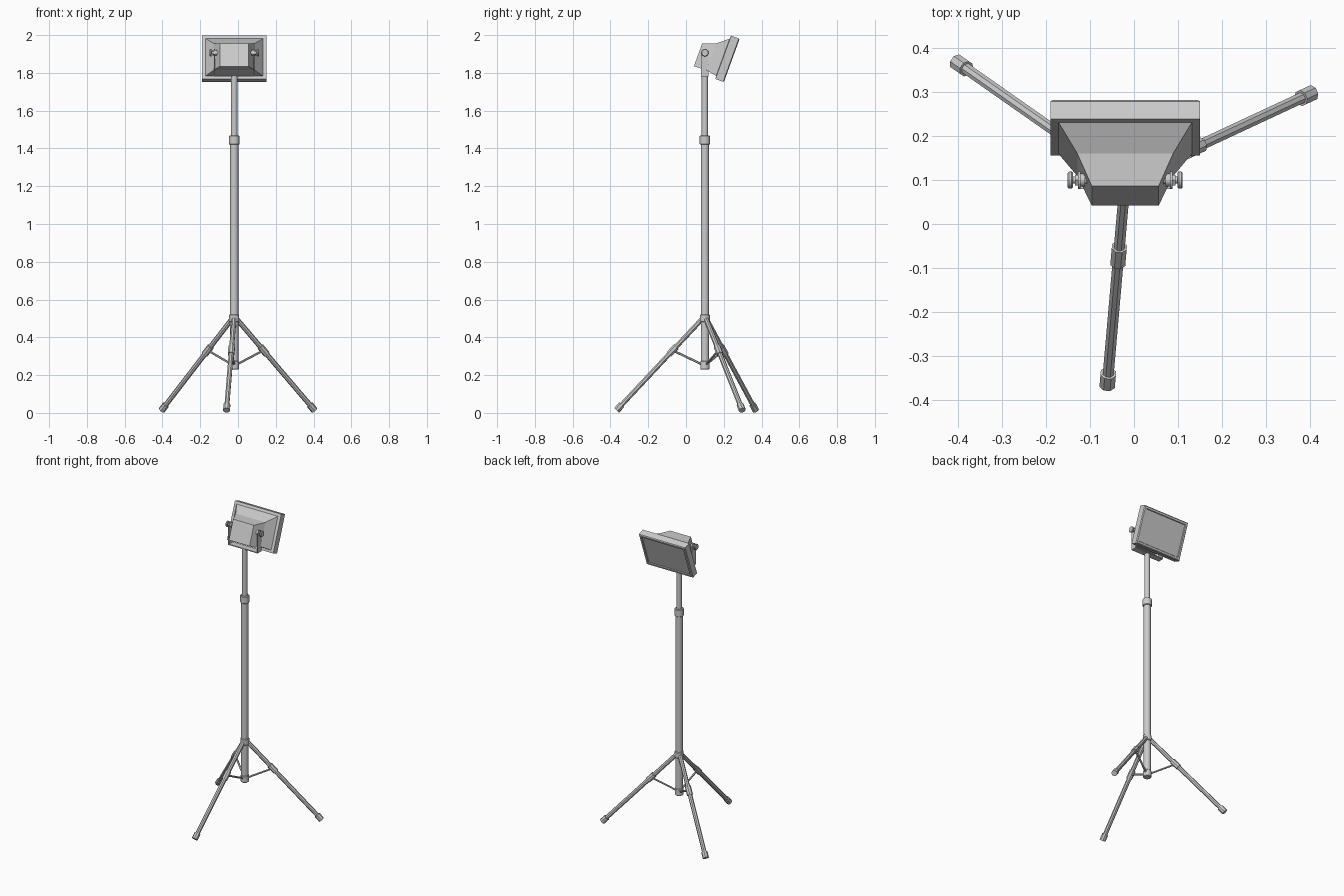
import bpy, bmesh, math
from mathutils import Vector, Matrix

if "Cube" in bpy.data.objects:
    bpy.data.objects.remove(bpy.data.objects["Cube"])

CX, CY = -0.02, 0.10          # mast axis


def finish(name, bm, smooth=False):
    bmesh.ops.recalc_face_normals(bm, faces=bm.faces)
    me = bpy.data.meshes.new(name)
    bm.to_mesh(me)
    bm.free()
    ob = bpy.data.objects.new(name, me)
    bpy.context.collection.objects.link(ob)
    if smooth:
        bpy.ops.object.select_all(action='DESELECT')
        ob.select_set(True)
        bpy.context.view_layer.objects.active = ob
        bpy.ops.object.shade_smooth_by_angle(angle=math.radians(35))
    return ob


def loft(name, rings, smooth=False, matrix=None):
    """Skin equal-length rings of points and cap both ends."""
    bm = bmesh.new()
    loops = [[bm.verts.new(p) for p in r] for r in rings]
    n = len(loops[0])
    for a, b in zip(loops, loops[1:]):
        for i in range(n):
            j = (i + 1) % n
            bm.faces.new((a[i], a[j], b[j], b[i]))
    bm.faces.new(loops[0])
    bm.faces.new(loops[-1])
    if matrix:
        bm.transform(matrix)
    return finish(name, bm, smooth)


def tube(name, a, b, profile, sides=16, smooth=True):
    """Turned part from a to b; profile = (distance from a, radius)."""
    a, b = Vector(a), Vector(b)
    m = Matrix.Translation(a) @ (b - a).to_track_quat('Z', 'Y').to_matrix().to_4x4()
    rings = [[(r * math.cos(2 * math.pi * (i + .5) / sides),
               r * math.sin(2 * math.pi * (i + .5) / sides), d) for i in range(sides)]
             for d, r in profile]
    return loft(name, rings, smooth, m)


def rod(name, a, b, r, sides=16, smooth=True):
    return tube(name, a, b, [(0, r), ((Vector(b) - Vector(a)).length, r)], sides, smooth)


def mast(name, z0, z1, r, c=0.003):
    h = z1 - z0
    tube(name, (CX, CY, z0), (CX, CY, z1), [(0, r - c), (c, r), (h - c, r), (h, r - c)])


# Mast tubes and collars
mast("lower_mast", 0.24, 1.44, 0.022)
mast("upper_mast", 1.40, 1.785, 0.017)
mast("bottom_collar", 0.23, 0.275, 0.025)
mast("leg_hub", 0.48, 0.52, 0.027)
mast("clamp_collar", 1.42, 1.468, 0.028)

# Three legs with slider, foot and strut
for k, deg in enumerate((25, 145, 265), 1):
    t = math.radians(deg)

    def at(r, z):
        return Vector((CX + r * math.cos(t), CY + r * math.sin(t), z))

    top, end = at(0.012, 0.50), at(0.469, 0.014)
    L = (end - top).length
    d = (end - top) / L
    rod(f"leg_{k}", top, end - d * 0.005, 0.0135, 8, False)
    rod(f"leg_slider_{k}", top + d * 0.205, top + d * 0.26, 0.0185, 8, False)
    rod(f"foot_{k}", end - d * 0.04, end, 0.019, 8, False)
    rod(f"leg_strut_{k}", at(0.018, 0.258), top + d * 0.232, 0.006, 6, False)

# Lamp head, built in a local frame (y = beam direction) and tilted down
TILT = Matrix.Translation((CX, 0.1955, 1.883)) @ Matrix.Rotation(math.radians(-20), 4, 'X')


def rect(u, hw, v0, v1):
    return [(-hw, u, v0), (hw, u, v0), (hw, u, v1), (-hw, u, v1)]


loft("lamp_housing", [rect(-0.128, 0.076, -0.098, 0.032),
                      rect(-0.058, 0.109, -0.094, 0.057),
                      rect(0.002, 0.153, -0.106, 0.106)], matrix=TILT)
loft("lamp_frame", [rect(0, 0.153, -0.106, 0.106),
                    rect(0.002, 0.170, -0.122, 0.122),
                    rect(0.045, 0.170, -0.122, 0.122),
                    rect(0.050, 0.165, -0.117, 0.117),
                    rect(0.050, 0.153, -0.105, 0.105),
                    rect(0.045, 0.150, -0.102, 0.102)], matrix=TILT)

# U bracket: base strap and two round-topped arms
PZ = 1.907
loft("bracket_base", [[(CX + s, y, z) for y, z in ((CY - .02, 1.78), (CY + .02, 1.78),
                      (CY + .02, 1.786), (CY - .02, 1.786))] for s in (-0.108, 0.108)])
outline = [(-.02, 1.78), (.02, 1.78)] + [(0.02 * math.cos(math.pi * i / 8),
          PZ + 0.02 * math.sin(math.pi * i / 8)) for i in range(9)]
for side, s in (("left", -1), ("right", 1)):
    loft(f"bracket_arm_{side}",
         [[(CX + s * x, CY + y, z) for y, z in outline] for x in (0.102, 0.108)])
    # Pivot bolt, washer and knob
    def px(x):
        return (CX + s * x, CY, PZ)
    rod(f"pivot_bolt_{side}", px(0.08), px(0.125), 0.008, 12)
    rod(f"washer_{side}", px(0.092), px(0.102), 0.015, 12)
    rod(f"bolt_nut_{side}", px(0.108), px(0.114), 0.014, 6, False)
    tube(f"tilt_knob_{side}", px(0.119), px(0.131),
         [(0, 0.017), (0.003, 0.02), (0.009, 0.02), (0.012, 0.017)], 12)
